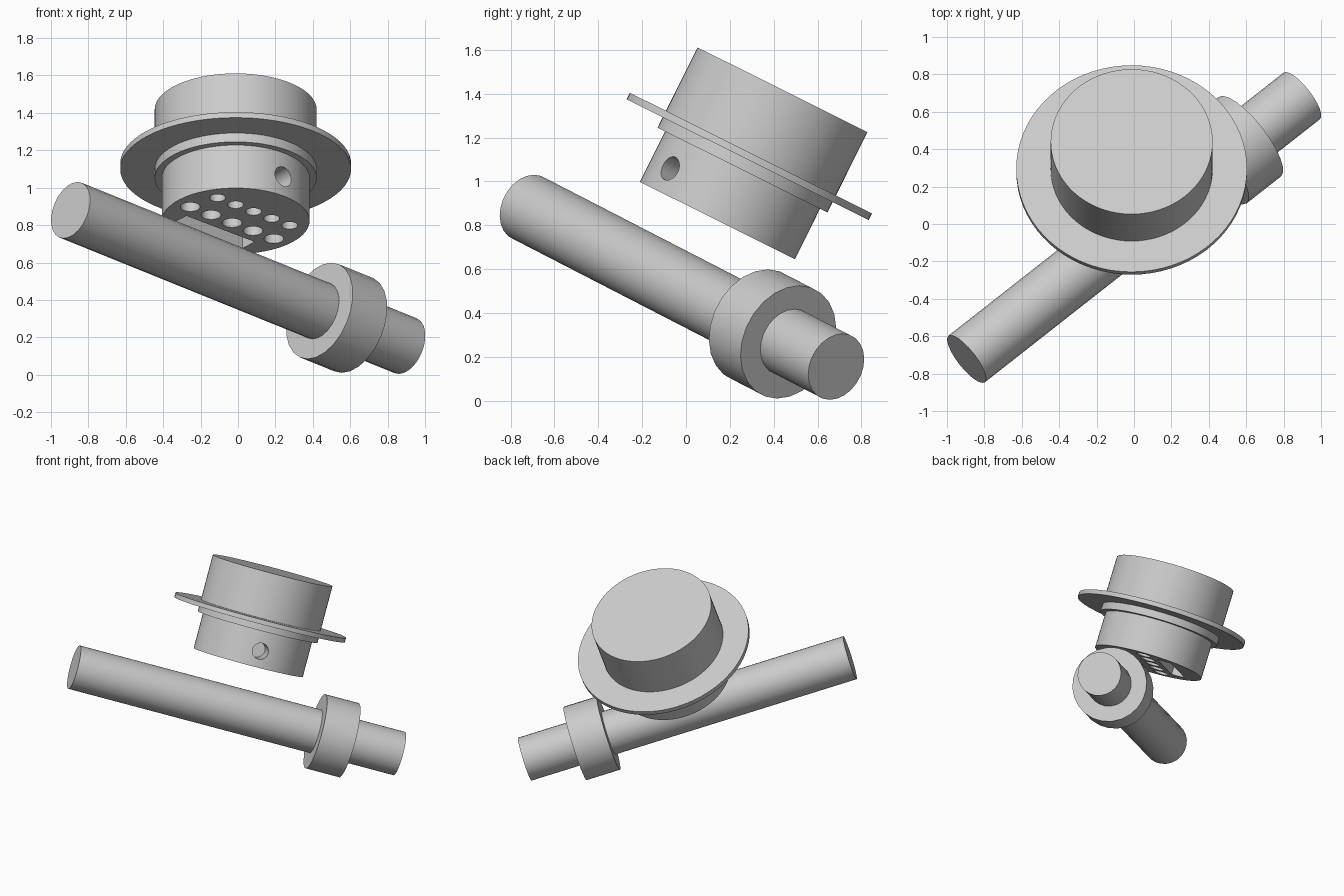
import bpy
import bmesh
from math import radians, pi, cos, sin
from mathutils import Matrix, Vector

cube = bpy.data.objects.get("Cube")
if cube:
    bpy.data.objects.remove(cube, do_unlink=True)

# Single plain grey
grey = bpy.data.materials.new("plain grey")
grey.use_nodes = True
colour = (0.6, 0.6, 0.6, 1)
grey.diffuse_color = colour
grey.node_tree.nodes["Principled BSDF"].inputs["Base Color"].default_value = colour


def make_object(name, bm, matrix):
    bmesh.ops.recalc_face_normals(bm, faces=bm.faces[:])
    mesh = bpy.data.meshes.new(name)
    bm.to_mesh(mesh)
    bm.free()
    mesh.materials.append(grey)
    obj = bpy.data.objects.new(name, mesh)
    bpy.context.collection.objects.link(obj)
    obj.matrix_world = matrix
    return obj


def activate(obj):
    bpy.ops.object.select_all(action="DESELECT")
    obj.select_set(True)
    bpy.context.view_layer.objects.active = obj


def smooth(obj):
    activate(obj)
    bpy.ops.object.shade_smooth_by_angle(angle=radians(30))


def lathe(profile, sides):
    """Closed solid of revolution about z from (radius, height) pairs."""
    bm = bmesh.new()
    rings = [[bm.verts.new((r * cos(2 * pi * i / sides), r * sin(2 * pi * i / sides), z))
              for i in range(sides)] for r, z in profile]
    for low, high in zip(rings, rings[1:]):
        for i in range(sides):
            j = (i + 1) % sides
            bm.faces.new((low[i], low[j], high[j], high[i]))
    bm.faces.new(rings[0][::-1])
    bm.faces.new(rings[-1])
    return bm


def add_drill(bm, radius, length, matrix):
    bmesh.ops.create_cone(bm, cap_ends=True, segments=32, radius1=radius,
                          radius2=radius, depth=length, matrix=matrix)


# Tilted stepped head with a thin flange
head_frame = Matrix.Translation((-0.0125, 0.143, 0.822)) @ Matrix.Rotation(radians(-26.5), 4, "X")
head = make_object("flanged_head", lathe(
    [(0.395, 0), (0.395, 0.257), (0.433, 0.257), (0.433, 0.31), (0.617, 0.31),
     (0.617, 0.343), (0.433, 0.343), (0.433, 0.666)], 72), head_frame)

# Underside holes, slot and side hole
cut = bmesh.new()
for row_y, spacing, radius in ((-0.147, 0.127, 0.043), (0.03, 0.147, 0.053)):
    for i in range(-2, 3):
        add_drill(cut, radius, 0.2, Matrix.Translation((i * spacing, row_y, 0)))
bmesh.ops.create_cube(cut, size=1, matrix=Matrix.Translation((0, 0.174, 0))
                      @ Matrix.Diagonal((0.48, 0.1, 0.2, 1)))
add_drill(cut, 0.057, 0.28, Matrix.Translation((0, -0.36, 0.116)) @ Matrix.Rotation(pi / 2, 4, "X"))
cutter = make_object("hole_cutter", cut, head_frame @ Matrix.Rotation(radians(40.5), 4, "Z"))
cutter.hide_render = True
bpy.context.view_layer.update()
mod = head.modifiers.new("holes", "BOOLEAN")
mod.operation = "DIFFERENCE"
mod.solver = "EXACT"
mod.object = cutter
activate(head)
bpy.ops.object.modifier_apply(modifier=mod.name)
bpy.data.objects.remove(cutter, do_unlink=True)
smooth(head)

# Slanted rod with a thick collar
start = Vector((-0.895, -0.722, 0.88))
axis = Vector((0.897, 0.685, 0.155)) - start
rod_frame = Matrix.Translation(start) @ axis.to_track_quat("Z", "Y").to_matrix().to_4x4()
rod = make_object("rod_with_collar", lathe(
    [(0.158, 0), (0.158, 1.775), (0.27, 1.775), (0.27, 2.02), (0.158, 2.02),
     (0.158, axis.length)], 24), rod_frame)
smooth(rod)
